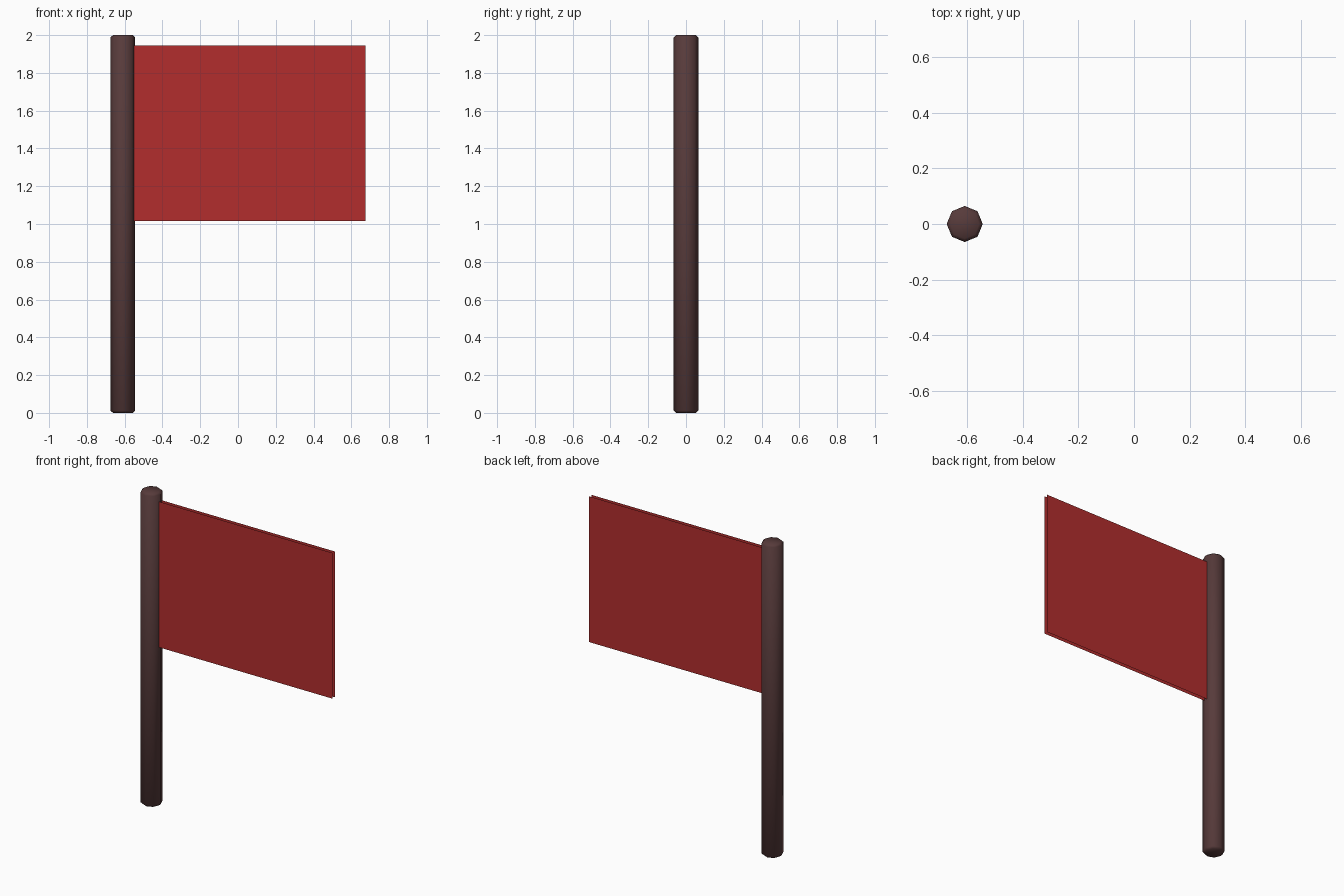
import bpy, bmesh
from mathutils import Matrix

if "Cube" in bpy.data.objects:
    bpy.data.objects.remove(bpy.data.objects["Cube"])


def material(name, color):
    mat = bpy.data.materials.new(name)
    mat.diffuse_color = (*color, 1.0)
    mat.use_nodes = True
    mat.node_tree.nodes["Principled BSDF"].inputs["Base Color"].default_value = mat.diffuse_color
    return mat


def add_object(name, bm, mat):
    mesh = bpy.data.meshes.new(name)
    bm.to_mesh(mesh)
    bm.free()
    mesh.materials.append(mat)
    obj = bpy.data.objects.new(name, mesh)
    bpy.context.collection.objects.link(obj)
    return obj


wood = material("dark brown wood", (0.095, 0.043, 0.043))
cloth = material("red cloth", (0.445, 0.027, 0.027))

# Pole: eight-sided, smooth, with a small chamfer at both ends
bm = bmesh.new()
bmesh.ops.create_cone(bm, cap_ends=True, segments=8, radius1=0.065, radius2=0.065,
                      depth=2.0, matrix=Matrix.Translation((-0.61, 0, 1.0)))
rims = [e for e in bm.edges if abs(e.verts[0].co.z - e.verts[1].co.z) < 0.01]
bmesh.ops.bevel(bm, geom=rims, offset=0.012, segments=1, affect='EDGES')
for f in bm.faces:
    f.smooth = True
add_object("pole", bm, wood)

# Flag: two flat sheets, open around the rim, facing front and back
bm = bmesh.new()
x0, x1, z0, z1 = -0.56, 0.675, 1.015, 1.945
for y in (-0.012, 0.012):
    corners = [(x0, y, z0), (x1, y, z0), (x1, y, z1), (x0, y, z1)]
    if y > 0:
        corners.reverse()
    bm.faces.new([bm.verts.new(c) for c in corners])
add_object("flag", bm, cloth)
